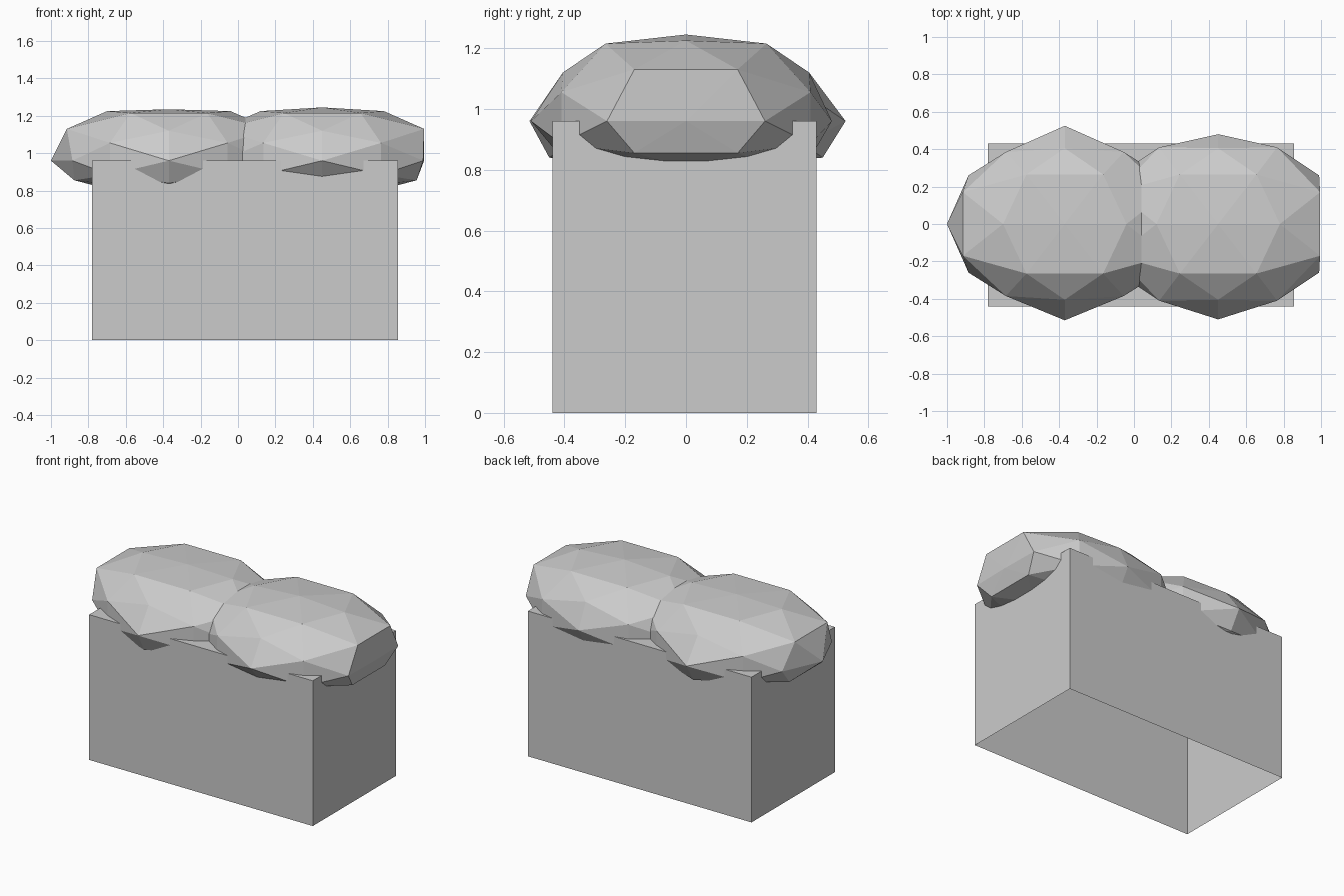
import bpy, bmesh
from itertools import product

if "Cube" in bpy.data.objects:
    bpy.data.objects.remove(bpy.data.objects["Cube"])

grey = bpy.data.materials.new("light grey")
grey.diffuse_color = (0.6, 0.6, 0.6, 1)
grey.use_nodes = True
grey.node_tree.nodes["Principled BSDF"].inputs["Base Color"].default_value = grey.diffuse_color


def finish(bm, name):
    bmesh.ops.recalc_face_normals(bm, faces=bm.faces)
    mesh = bpy.data.meshes.new(name)
    bm.to_mesh(mesh)
    bm.free()
    mesh.materials.append(grey)
    bpy.context.collection.objects.link(bpy.data.objects.new(name, mesh))


# Planter box, open at the bottom
bm = bmesh.new()
bmesh.ops.create_cube(bm, size=1)
for v in bm.verts:
    v.co = (0.0375 + v.co.x * 1.635, -0.005 + v.co.y * 0.87, 0.48 + v.co.z * 0.96)
bottom = [f for f in bm.faces if f.calc_center_median().z < 0.01]
bmesh.ops.delete(bm, geom=bottom, context='FACES_ONLY')
finish(bm, "planter_box")


# Foliage: an 80-sided ball whose mirrored points are squashed to measured sizes
# unit ball point -> (x, y, height above rim, depth below rim)
def foliage(name, cx, tip, side, shoulder, front, back, low_y, top):
    table = {
        (1, 0, 0): (tip, 0, 0, 0),
        (0, 1, 0): (0, 1, 0, 0),
        (0, 0, 1): (0, 0, top, 0.16),
        (0.526, 0, 0.851): (0.33, 0, 0.265, 0.15),
        (0, 0.851, 0.526): (0, 0.405, 0.16, 0.12),
        (0.851, 0.526, 0): (side, 0.26, 0, 0),
        (0.5, 0.809, 0.309): (0.315, shoulder, 0.095, 0.075),
        (0.309, 0.5, 0.809): (0.205, 0.265, 0.255, 0.14),
        (0.809, 0.309, 0.5): (0.545, 0.17, 0.17, 0.105),
    }
    bm = bmesh.new()
    target = {}
    for (ux, uy, uz), (x, y, up, down) in table.items():
        for sx, sy, sz in product((1, -1), repeat=3):
            key = (sx * ux, sy * uy, sz * uz)
            if key in target:
                continue
            yy = y
            if uy == 1:
                yy = back if sy > 0 else front
            elif ux == 0 and uy and sz < 0:
                yy = low_y
            xx = x - 0.04 if (ux == 0.809 and sz < 0) else x
            target[key] = (cx + sx * xx, sy * yy, 0.96 + (up if sz > 0 else -down))
            bm.verts.new(key)
    bmesh.ops.convex_hull(bm, input=bm.verts)
    keys = list(target)
    for v in bm.verts:
        near = min(keys, key=lambda k: sum((a - b) ** 2 for a, b in zip(k, v.co)))
        v.co = target[near]
    finish(bm, name)


foliage("left_foliage", -0.37, 0.63, 0.515, 0.385, 0.515, 0.525, 0.45, 0.275)
foliage("right_foliage", 0.45, 0.545, 0.54, 0.41, 0.51, 0.48, 0.41, 0.285)
